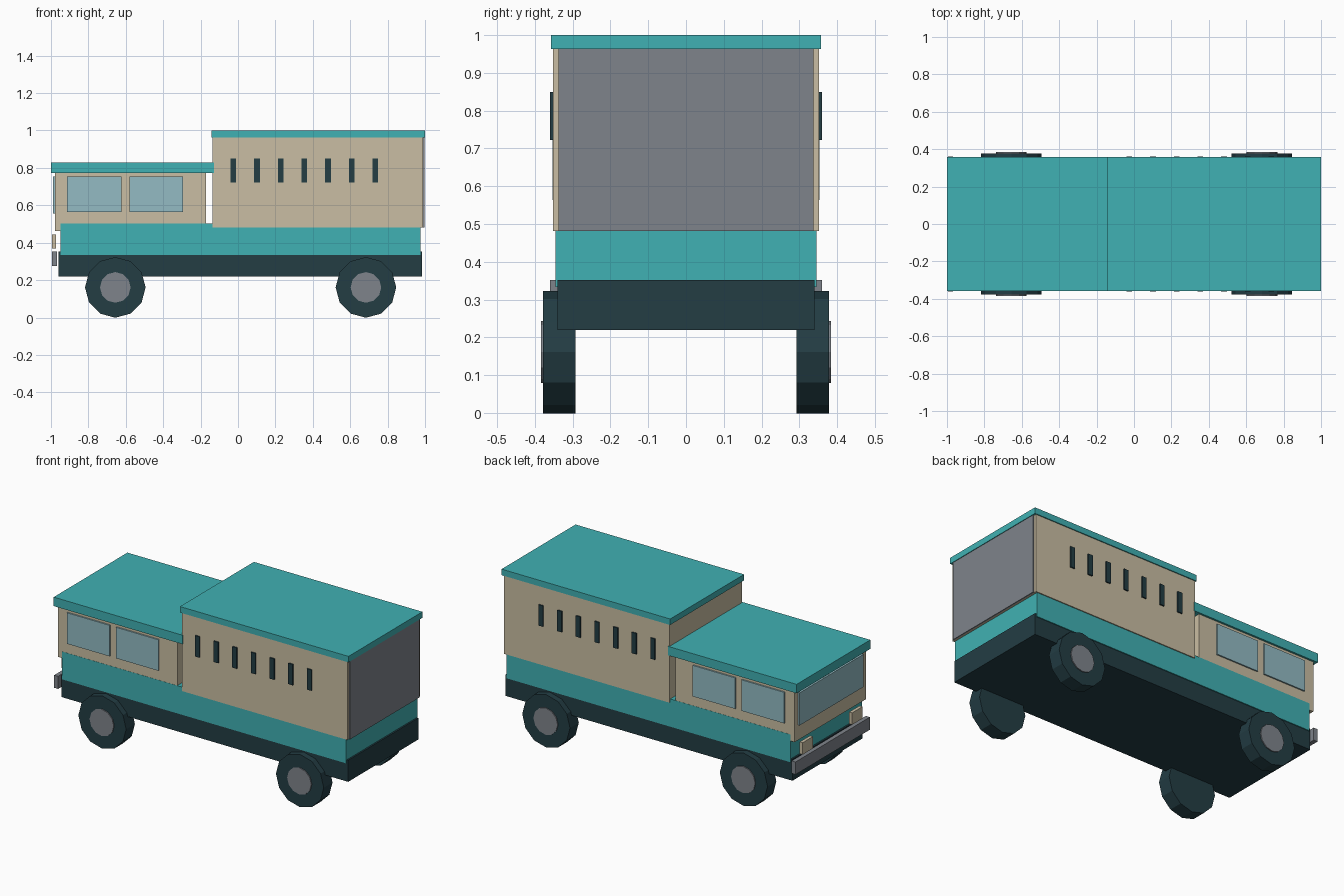
import bpy, math

if "Cube" in bpy.data.objects:
    bpy.data.objects.remove(bpy.data.objects["Cube"])


def material(name, rgb):
    lin = [((c / 255 + 0.055) / 1.055) ** 2.4 for c in rgb]
    m = bpy.data.materials.new(name)
    m.diffuse_color = (*lin, 1)
    m.use_nodes = True
    m.node_tree.nodes["Principled BSDF"].inputs["Base Color"].default_value = m.diffuse_color
    return m


TEAL = material("teal_paint", (64, 177, 179))
BEIGE = material("beige_panel", (202, 190, 163))
DARK = material("dark_rubber", (35, 61, 68))
GREY = material("grey_metal", (127, 132, 139))
GLASS = material("blue_glass", (147, 187, 195))


def box(name, x, y, z, mat):
    """Box from (min, max) pairs on each axis."""
    bpy.ops.mesh.primitive_cube_add(
        size=1, location=[(a + b) / 2 for a, b in (x, y, z)])
    ob = bpy.context.object
    ob.scale = [b - a for a, b in (x, y, z)]
    bpy.ops.object.transform_apply(location=False, rotation=False, scale=True)
    ob.name = name
    ob.data.materials.append(mat)


def disc(name, x, z, r, y0, y1, mat):
    """Twelve-sided cylinder lying along y."""
    bpy.ops.mesh.primitive_cylinder_add(
        vertices=12, radius=r, depth=abs(y1 - y0),
        location=(x, (y0 + y1) / 2, z), rotation=(math.pi / 2, 0, 0))
    ob = bpy.context.object
    ob.name = name
    ob.data.materials.append(mat)


def span(h):
    return (-h, h)


# Chassis and lower body
box("chassis", (-0.96, 0.985), span(0.34), (0.22, 0.352), DARK)
box("lower_body", (-0.95, 0.975), span(0.346), (0.333, 0.503), TEAL)

# Cab and its roof
box("cab", (-0.978, -0.17), span(0.345), (0.463, 0.78), BEIGE)
box("cab_roof", (-1.0, -0.128), span(0.357), (0.773, 0.828), TEAL)
box("windshield", (-0.988, -0.977), span(0.31), (0.555, 0.755), GLASS)

# Cargo box, its roof and rear door
box("cargo_box", (-0.135, 0.988), span(0.352), (0.482, 0.97), BEIGE)
box("cargo_roof", (-0.143, 1.0), span(0.358), (0.963, 1.0), TEAL)
box("rear_door", (0.985, 0.996), span(0.337), (0.482, 0.964), GREY)

# Bumper and headlights
box("front_bumper", (-0.995, -0.968), span(0.36), (0.275, 0.352), GREY)
for s in (-1, 1):
    box("headlight", (-0.994, -0.974), (s * 0.24 - 0.05, s * 0.24 + 0.05),
        (0.37, 0.443), BEIGE)

for s in (-1, 1):
    # Side windows
    for x0, x1 in ((-0.913, -0.624), (-0.58, -0.293)):
        box("side_window", (x0, x1), sorted((s * 0.344, s * 0.3535)),
            (0.564, 0.754), GLASS)
    # Vent slots
    for i in range(7):
        x = -0.025 + i * 0.1265
        box("vent", (x - 0.015, x + 0.015), sorted((s * 0.351, s * 0.36)),
            (0.722, 0.85), DARK)
    # Wheels and hubs
    for x in (-0.656, 0.684):
        disc("tyre", x, 0.161, 0.162, s * 0.293, s * 0.378, DARK)
        disc("hub", x, 0.161, 0.082, s * 0.36, s * 0.384, GREY)
